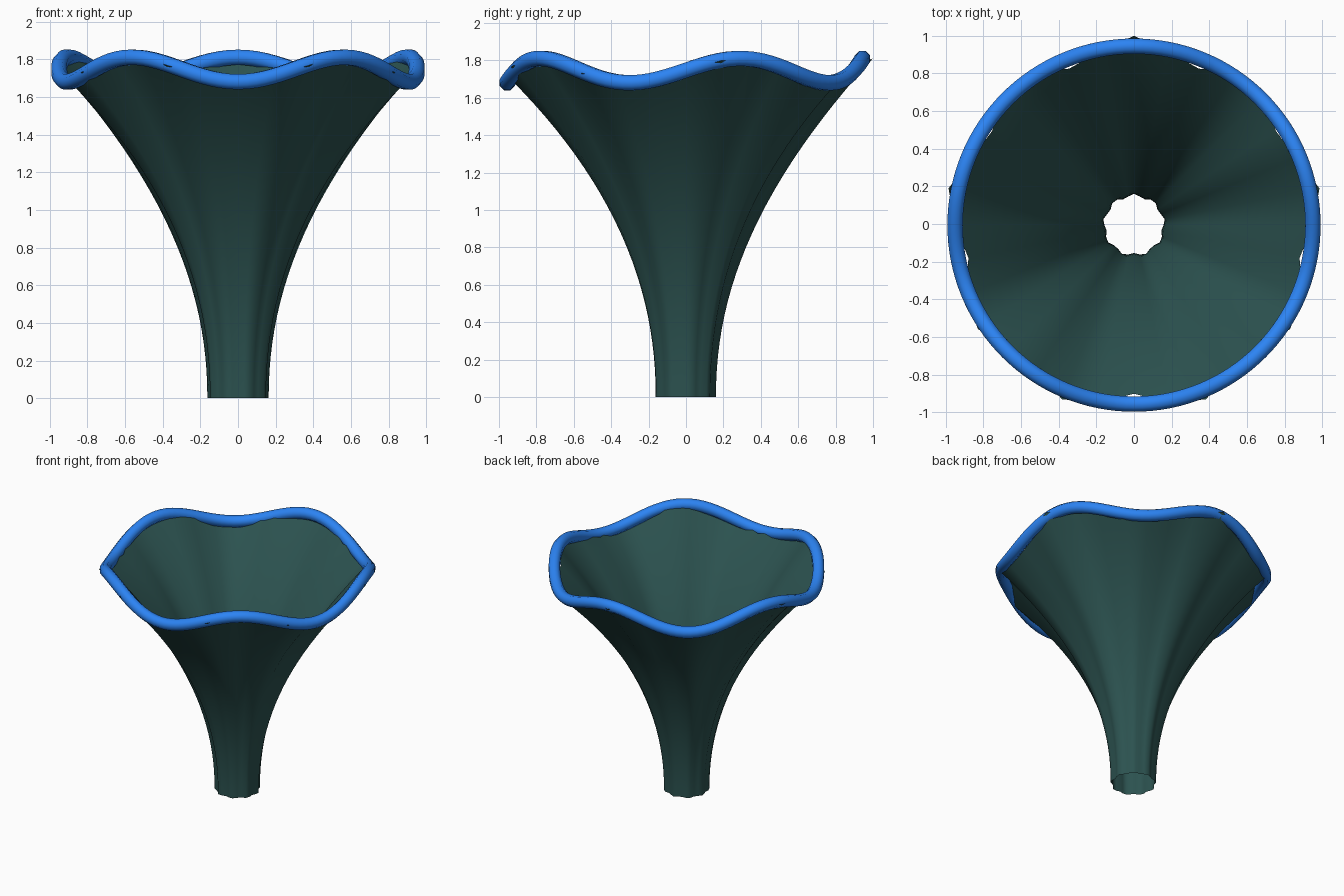
import bpy
from math import sin, cos, pi
from mathutils import Vector

if "Cube" in bpy.data.objects:
    bpy.data.objects.remove(bpy.data.objects["Cube"])

RIM_R, BASE_R, HEIGHT = 0.95, 0.157, 1.745
WAVE, TUBE_R, FLUTE, SHIFT_Y = 0.065, 0.044, 0.058, -0.006


def material(name, rgb):
    mat = bpy.data.materials.new(name)
    mat.diffuse_color = (*rgb, 1)
    mat.use_nodes = True
    mat.node_tree.nodes["Principled BSDF"].inputs["Base Color"].default_value = mat.diffuse_color
    return mat


def grid_object(name, point, nu, nv, wrap_v, mat):
    """Smooth surface from point(i, j); closed in i, optionally closed in j."""
    verts = [point(i, j) for j in range(nv) for i in range(nu)]
    faces = []
    for j in range(nv if wrap_v else nv - 1):
        k = (j + 1) % nv
        for i in range(nu):
            n = (i + 1) % nu
            faces.append((j * nu + i, j * nu + n, k * nu + n, k * nu + i))
    mesh = bpy.data.meshes.new(name)
    mesh.from_pydata(verts, [], faces)
    mesh.materials.append(mat)
    mesh.polygons.foreach_set("use_smooth", [True] * len(mesh.polygons))
    obj = bpy.data.objects.new(name, mesh)
    obj.location.y = SHIFT_Y
    bpy.context.collection.objects.link(obj)
    return obj


# Flared body: 32 sides sampling nine shallow flutes, five waves at the lip
NU, NV = 32, 25


def body_point(i, j):
    a, t = 2 * pi * i / NU, j / (NV - 1)
    r = (BASE_R + (RIM_R - BASE_R) * t ** 2.1) * (1 + FLUTE * sin(9 * a))
    return r * cos(a), r * sin(a), HEIGHT * t + WAVE * sin(5 * a) * t ** 3


grid_object("flared_body", body_point, NU, NV, False,
            material("dark_teal", (0.025, 0.085, 0.08)))

# Rim tube: eight-sided section swept along the five-wave ring
SIDES, STEPS = 8, 128


def rim_point(i, j):
    s, a = 2 * pi * (i + 0.5) / SIDES, 2 * pi * j / STEPS
    out = Vector((cos(a), sin(a), 0))
    along = Vector((-RIM_R * sin(a), RIM_R * cos(a), 5 * WAVE * cos(5 * a)))
    up = out.cross(along).normalized()
    centre = out * RIM_R + Vector((0, 0, HEIGHT + WAVE * sin(5 * a)))
    # negative sine keeps the face normals pointing outward
    return centre + TUBE_R * (cos(s) * out - sin(s) * up)


grid_object("wavy_rim", rim_point, SIDES, STEPS, True,
            material("bright_blue", (0.025, 0.23, 0.9)))
